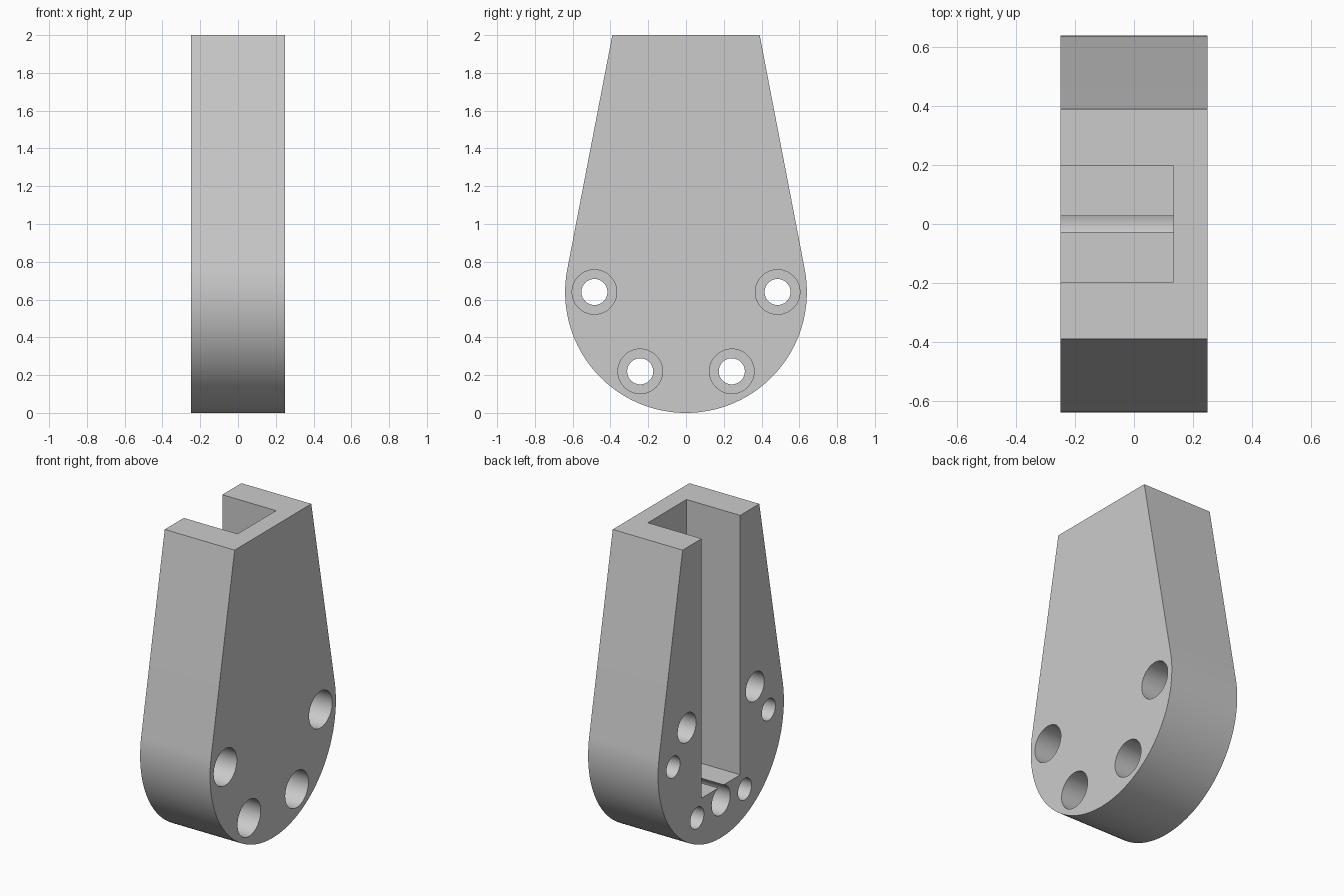
import bpy, bmesh, math
from mathutils import Matrix

cube = bpy.data.objects.get("Cube")
if cube:
    bpy.data.objects.remove(cube, do_unlink=True)

HALF = 0.249       # half thickness along x
R = 0.64           # radius of the round end, also its centre height
TOP = 0.39         # half width at the top
POCKET_END = 0.134 # inner end of slot and pin holes

grey = bpy.data.materials.new("plain grey")
grey.use_nodes = True
colour = (0.6, 0.6, 0.6, 1)
grey.diffuse_color = colour
grey.node_tree.nodes["Principled BSDF"].inputs["Base Color"].default_value = colour


def finish(name, bm):
    bmesh.ops.recalc_face_normals(bm, faces=bm.faces)
    mesh = bpy.data.meshes.new(name)
    bm.to_mesh(mesh)
    bm.free()
    mesh.materials.append(grey)
    obj = bpy.data.objects.new(name, mesh)
    bpy.context.collection.objects.link(obj)
    return obj


def extrude_x(name, profile, x0, x1):
    """Extrude a closed (y, z) profile along x."""
    bm = bmesh.new()
    face = bm.faces.new([bm.verts.new((x0, y, z)) for y, z in profile])
    out = bmesh.ops.extrude_face_region(bm, geom=[face])
    verts = [g for g in out["geom"] if isinstance(g, bmesh.types.BMVert)]
    bmesh.ops.translate(bm, vec=(x1 - x0, 0, 0), verts=verts)
    return finish(name, bm)


def circle(y, z, r, n=48):
    return [(y + r * math.cos(2 * math.pi * i / n),
             z + r * math.sin(2 * math.pi * i / n)) for i in range(n)]


def around(radius, degrees):
    a = math.radians(degrees)
    return radius * math.cos(a), R + radius * math.sin(a)


# Body: round lower end with straight sides tangent to it
rise = 2 - R
tangent = math.degrees(math.atan2(rise, TOP) - math.acos(R / math.hypot(rise, TOP)))
steps = 96
sweep = 180 + 2 * tangent
arc = [around(R, 180 - tangent + sweep * i / steps) for i in range(steps + 1)]
body = extrude_x("tapered_bracket", arc + [(TOP, 2), (-TOP, 2)], -HALF, HALF)

# Slot open at the top and on one side
cutters = [extrude_x("slot_cutter",
                     [(-0.196, 0.33), (0.196, 0.33), (0.196, 2.2), (-0.196, 2.2)],
                     -0.5, POCKET_END)]

# Blind pin holes on the slotted side
for angle in (30, 150, 270):
    cutters.append(extrude_x("pin_hole_cutter", circle(*around(0.4, angle), 0.094),
                             -0.5, POCKET_END))

# Counterbored screw holes through the body
for angle in (180, 240, 300, 0):
    y, z = around(0.485, angle)
    cutters.append(extrude_x("screw_hole_cutter", circle(y, z, 0.069), -0.5, 0.5))
    cutters.append(extrude_x("counterbore_cutter", circle(y, z, 0.118), 0.0, 0.5))

bpy.ops.object.select_all(action='DESELECT')
body.select_set(True)
bpy.context.view_layer.objects.active = body
for cutter in cutters:
    cutter.hide_render = True
    mod = body.modifiers.new("cut", 'BOOLEAN')
    mod.operation = 'DIFFERENCE'
    mod.solver = 'EXACT'
    mod.object = cutter
    bpy.ops.object.modifier_apply(modifier=mod.name)
for cutter in cutters:
    bpy.data.objects.remove(cutter, do_unlink=True)

bpy.ops.object.shade_smooth_by_angle(angle=math.radians(30))
